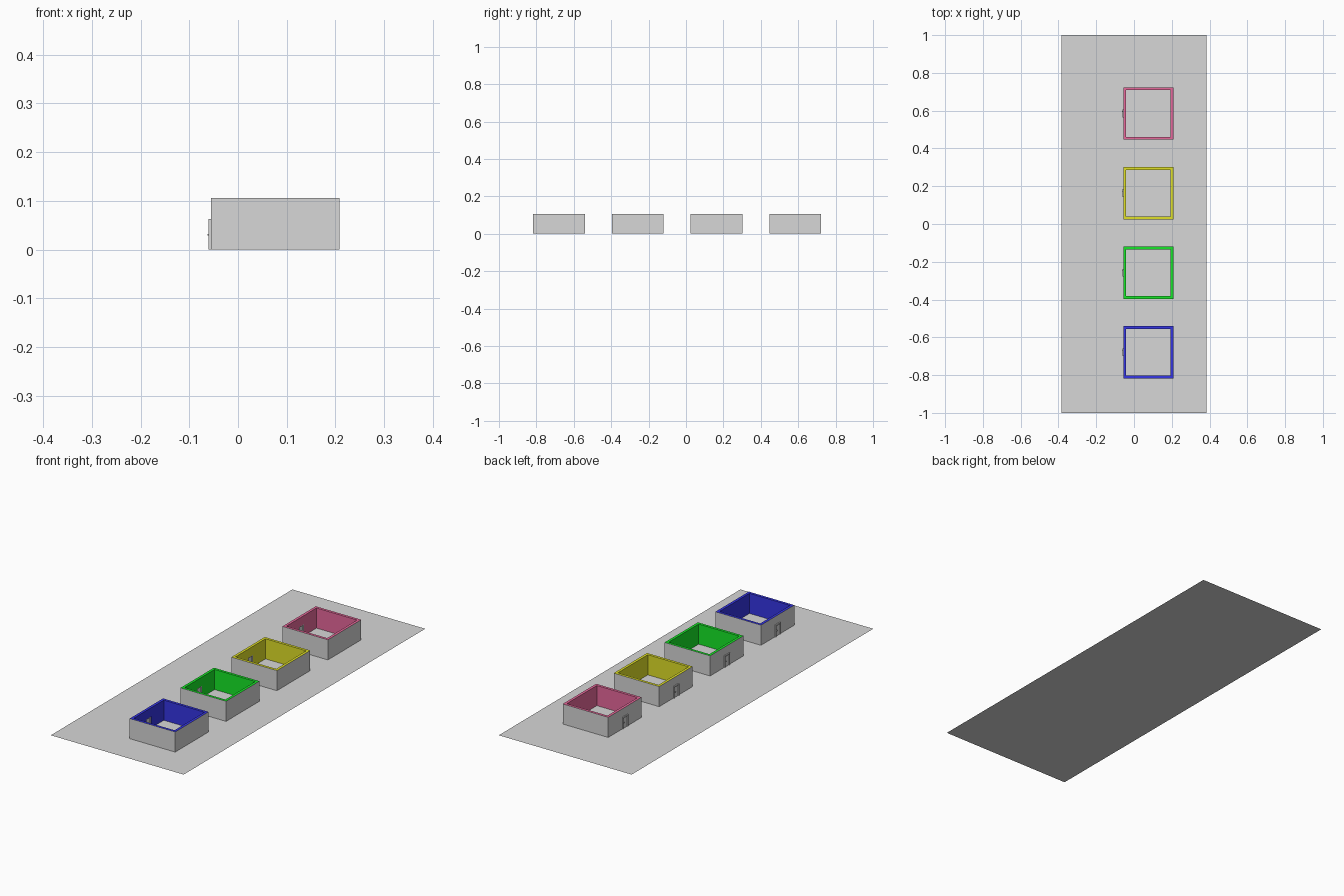
import bpy, bmesh

if "Cube" in bpy.data.objects:
    bpy.data.objects.remove(bpy.data.objects["Cube"])

def material(name, rgb):
    m = bpy.data.materials.new(name)
    m.diffuse_color = (*rgb, 1)
    m.use_nodes = True
    m.node_tree.nodes["Principled BSDF"].inputs["Base Color"].default_value = m.diffuse_color
    return m

GREY = material("grey", (0.68, 0.68, 0.68))
ROOMS = [  # name, centre y, inside colour
    ("pink", 0.585, material("pink", (0.80, 0.14, 0.33))),
    ("yellow", 0.163, material("yellow", (0.75, 0.75, 0.02))),
    ("green", -0.258, material("green", (0.008, 0.80, 0.02))),
    ("blue", -0.679, material("blue", (0.035, 0.035, 0.78))),
]
X0, X1, HALF, H, T = -0.0555, 0.208, 0.138, 0.106, 0.014   # room shell
DOOR_W, DOOR_H = 0.021, 0.060                              # half width, height
LIFT = 0.0006                                              # gap above the sheet

def finish(name, bm, mats):
    bmesh.ops.recalc_face_normals(bm, faces=bm.faces)
    me = bpy.data.meshes.new(name)
    bm.to_mesh(me)
    bm.free()
    for m in mats:
        me.materials.append(m)
    ob = bpy.data.objects.new(name, me)
    bpy.context.collection.objects.link(ob)
    return ob

def prism(bm, outline, z0, z1):
    """Extrude a plan outline between two heights."""
    face = bm.faces.new([bm.verts.new((x, y, z0)) for x, y in outline])
    ext = bmesh.ops.extrude_face_region(bm, geom=[face])
    verts = [g for g in ext["geom"] if isinstance(g, bmesh.types.BMVert)]
    bmesh.ops.translate(bm, verts=verts, vec=(0, 0, z1 - z0))

def block(bm, x0, x1, y0, y1, z0, z1):
    prism(bm, [(x0, y0), (x1, y0), (x1, y1), (x0, y1)], z0, z1)

# flat ground sheet
bm = bmesh.new()
bm.faces.new([bm.verts.new(p) for p in
              [(-0.385, -1, 0), (0.385, -1, 0), (0.385, 1, 0), (-0.385, 1, 0)]])
finish("base_sheet", bm, [GREY])

for name, cy, colour in ROOMS:
    # walls: C-shaped plan with a doorway gap, closed above by a lintel
    bm = bmesh.new()
    half = [(X0, DOOR_W), (X0, HALF), (X1, HALF)]
    inner = [(X1 - T, HALF - T), (X0 + T, HALF - T), (X0 + T, DOOR_W)]
    mirror = lambda pts: [(x, -y) for x, y in reversed(pts)]
    prism(bm, half + mirror(half) + mirror(inner) + inner, LIFT, H)
    block(bm, X0, X0 + T, -DOOR_W, DOOR_W, DOOR_H, H)
    walls = finish(name + "_room_walls", bm, [GREY, colour])
    # outside and underside stay grey, rim and inside take the room colour
    for p in walls.data.polygons:
        x, y, z = p.center
        outside = x < X0 + 1e-4 or x > X1 - 1e-4 or abs(y) > HALF - 1e-4
        p.material_index = 0 if outside or z < LIFT + 1e-4 else 1
    walls.location.y = cy

    # door frame: two jambs and a head, slightly proud of the wall
    bm = bmesh.new()
    a, b, w = X0 - 0.005, X0 + T - 0.001, 0.004
    for s in (-1, 1):
        ys = sorted((s * (DOOR_W - w), s * DOOR_W))
        block(bm, a, b, *ys, LIFT, DOOR_H + 0.003)
    block(bm, a, b, w - DOOR_W, DOOR_W - w, DOOR_H - w, DOOR_H + 0.003)
    finish(name + "_door_frame", bm, [GREY]).location.y = cy

    # door leaf with a small handle
    bm = bmesh.new()
    block(bm, X0 - 0.001, X0 + 0.007, w - DOOR_W, DOOR_W - w, LIFT, DOOR_H - w)
    block(bm, X0 - 0.007, X0 - 0.001, 0.009, 0.012, 0.029, 0.032)
    finish(name + "_door", bm, [GREY]).location.y = cy
